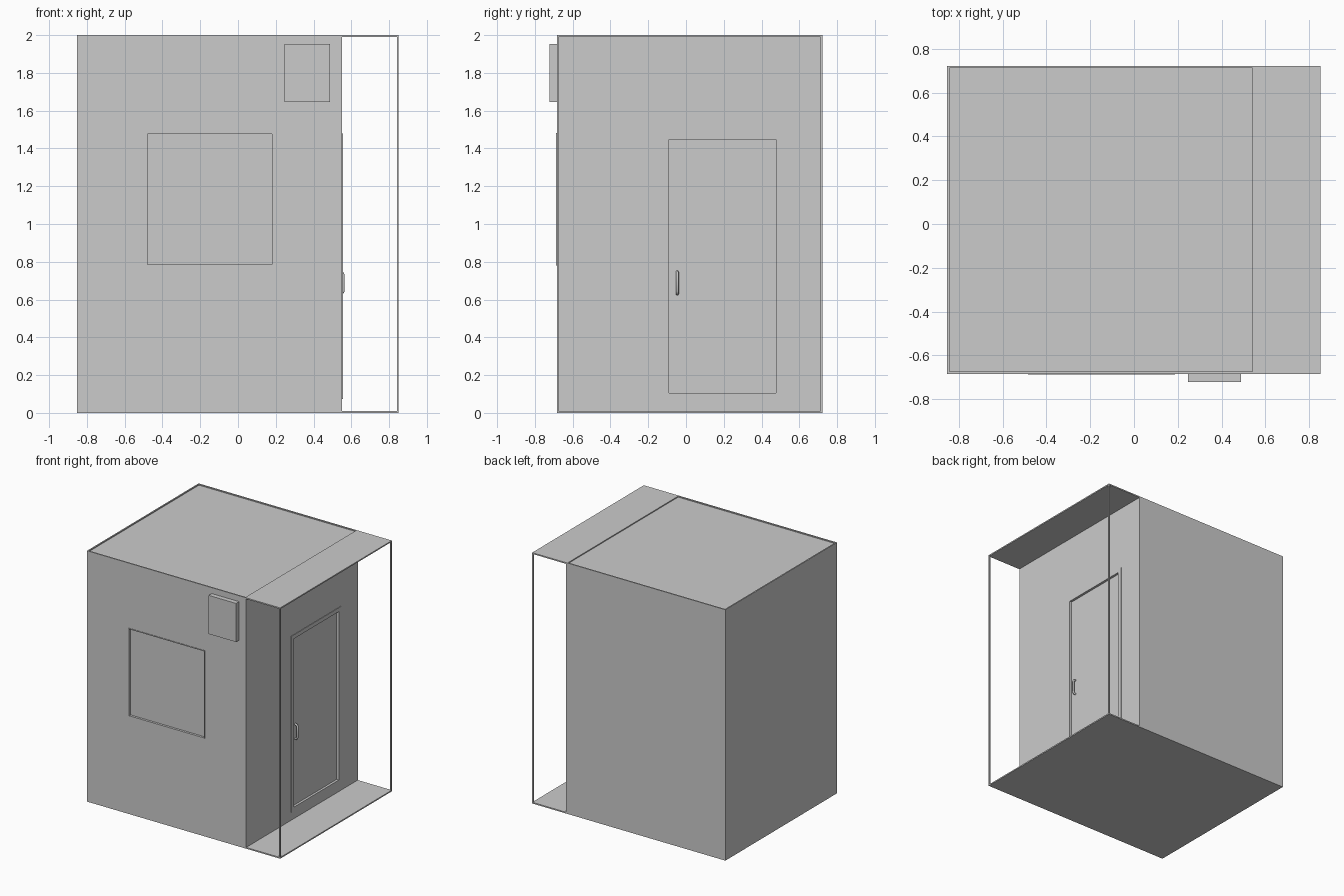
import bpy

if "Cube" in bpy.data.objects:
    bpy.data.objects.remove(bpy.data.objects["Cube"])

X0, X1, XW = -0.853, 0.851, 0.551      # left edge, right edge, door wall
Y0, Y1, H, T = -0.684, 0.722, 2.0, 0.01


def box(name, lo, hi):
    mid = [(a + b) / 2 for a, b in zip(lo, hi)]
    bpy.ops.mesh.primitive_cube_add(size=1, location=mid)
    ob = bpy.context.object
    ob.name = name
    ob.scale = [b - a for a, b in zip(lo, hi)]
    bpy.ops.object.transform_apply(location=False, rotation=False, scale=True)
    return ob


def cut(target, lo, hi):
    cutter = box(target.name + "_cutter", lo, hi)
    mod = target.modifiers.new("cut", 'BOOLEAN')
    mod.operation, mod.solver, mod.object = 'DIFFERENCE', 'EXACT', cutter
    bpy.context.view_layer.objects.active = target
    bpy.ops.object.modifier_apply(modifier=mod.name)
    bpy.data.objects.remove(cutter, do_unlink=True)


# Cabin body with sunken roof panel, window recess and door recess
body = box("cabin_body", (X0, Y0, 0), (XW, Y1, H))
cut(body, (X0 + T, Y0 + T, H - 0.008), (XW - T, Y1 - T, H + 0.1))
WX0, WX1, WZ0, WZ1 = -0.485, 0.187, 0.78, 1.482
DY0, DY1, DZ0, DZ1 = -0.09, 0.477, 0.105, 1.447
R = 0.006
cut(body, (WX0 + R, Y0 - 0.1, WZ0 + R), (WX1 - R, Y0 + 0.014, WZ1 - R))
cut(body, (XW - 0.015, DY0, DZ0), (XW + 0.1, DY1, DZ1))

# Thin window rim standing proud of the front wall
rim = box("window_rim", (WX0, Y0 - 0.004, WZ0), (WX1, Y0 + 0.001, WZ1))
cut(rim, (WX0 + R, Y0 - 0.1, WZ0 + R), (WX1 - R, Y0 + 0.1, WZ1 - R))

# Door casing
F = 0.031
casing = box("door_casing", (XW - 0.001, DY0 - F, DZ0 - F), (XW + 0.004, DY1 + F, DZ1 + F))
cut(casing, (XW - 0.1, DY0, DZ0), (XW + 0.1, DY1, DZ1))

# Porch floor and roof slabs
box("porch_floor", (XW, Y0, 0), (X1, Y1, T))
box("porch_roof", (XW, Y0, H - T), (X1, Y1, H))

# Porch corner posts
for name, y in (("front_post", Y0), ("back_post", Y1 - T)):
    box(name, (X1 - T, y, T), (X1, y + T, H - T))

# Wall-mounted unit
box("wall_unit", (0.247, -0.722, 1.645), (0.488, Y0, 1.953))

# Door pull handle
curve = bpy.data.curves.new("door_handle", 'CURVE')
curve.dimensions = '3D'
curve.bevel_depth = 0.008
curve.bevel_resolution = 2
curve.use_fill_caps = True
path = [(XW - 0.016, 0.630), (XW - 0.002, 0.632), (XW + 0.006, 0.645),
        (XW + 0.006, 0.731), (XW - 0.002, 0.744), (XW - 0.016, 0.746)]
spline = curve.splines.new('POLY')
spline.points.add(len(path) - 1)
for p, (x, z) in zip(spline.points, path):
    p.co = (x, -0.046, z, 1)
handle = bpy.data.objects.new("door_handle", curve)
bpy.context.collection.objects.link(handle)
